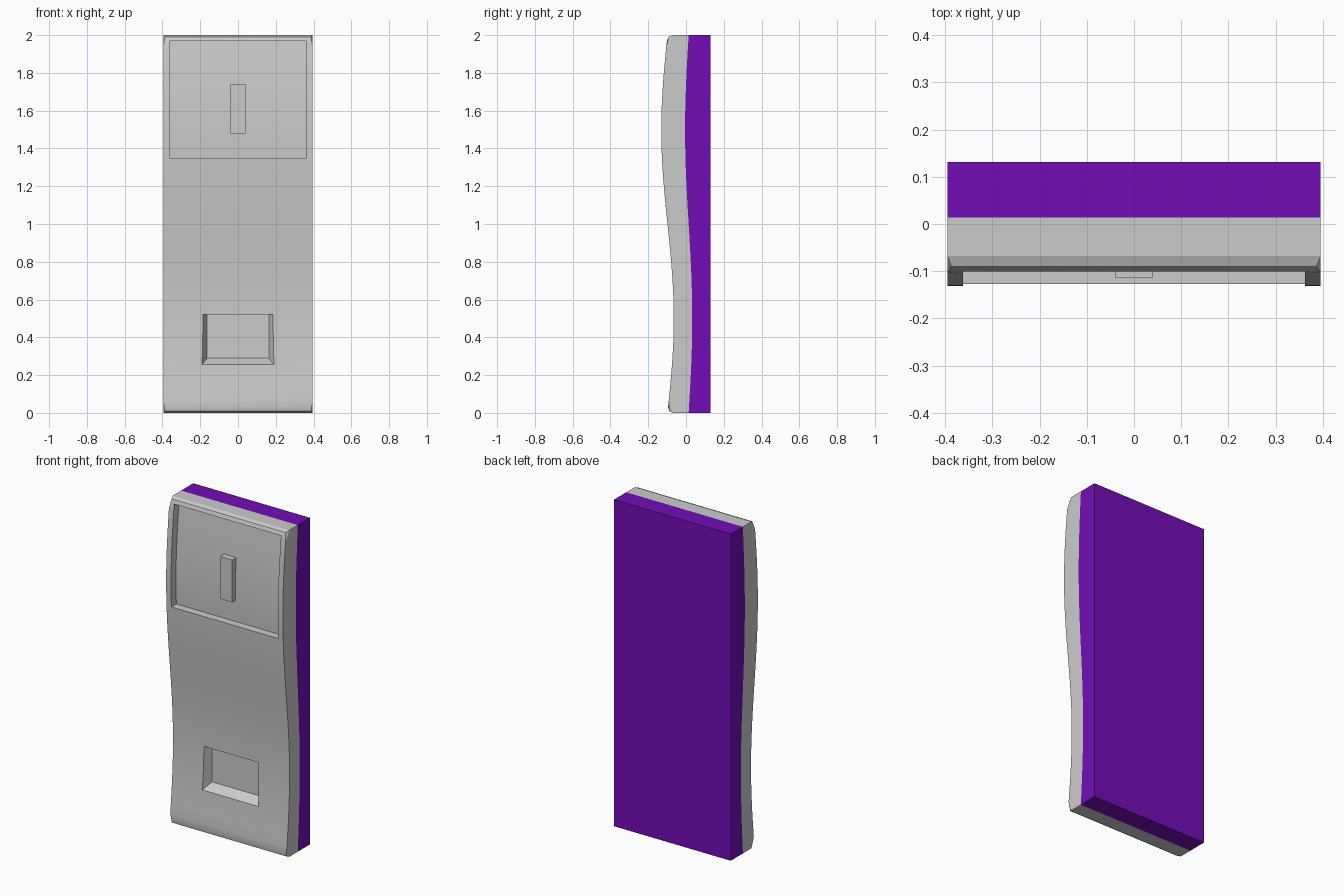
import bpy, bmesh, math

if "Cube" in bpy.data.objects:
    bpy.data.objects.remove(bpy.data.objects["Cube"])

HALF_W, HEIGHT, BACK = 0.395, 2.0, 0.131


def front_y(z):
    return -0.098 + 0.033 * math.sin(math.pi * z)


def seam_y(z):
    return 0.014 + 0.019 * math.sin(math.pi * z)


def wavy_slab(name, half_w, z0, z1, near, far, steps=32, bevel=0.0):
    """Side profile between two depth curves, extruded across x."""
    bm = bmesh.new()
    rows = []
    for i in range(steps + 1):
        z = z0 + (z1 - z0) * i / steps
        rows.append([bm.verts.new(p) for p in (
            (-half_w, near(z), z), (half_w, near(z), z),
            (half_w, far(z), z), (-half_w, far(z), z))])
    for a, b in zip(rows, rows[1:]):
        for k in range(4):
            n = (k + 1) % 4
            bm.faces.new((a[k], a[n], b[n], b[k]))
    bm.faces.new(rows[0][::-1])
    bm.faces.new(rows[-1])
    if bevel:
        # round the rim of the front face
        rim = [bm.edges.get((a[k], b[k])) for a, b in zip(rows, rows[1:]) for k in (0, 1)]
        rim += [bm.edges.get((r[0], r[1])) for r in (rows[0], rows[-1])]
        bmesh.ops.bevel(bm, geom=rim, offset=bevel, segments=2, profile=0.5,
                        affect='EDGES', clamp_overlap=False)
    return finish(bm, name)


def tapered_box(name, front, back, y0, y1):
    """Box joining two rectangles (x0, x1, z0, z1) at depths y0 and y1."""
    bm = bmesh.new()
    rings = []
    for (x0, x1, z0, z1), y in ((front, y0), (back, y1)):
        rings.append([bm.verts.new((x, y, z)) for x, z in
                      ((x0, z0), (x1, z0), (x1, z1), (x0, z1))])
    a, b = rings
    for k in range(4):
        n = (k + 1) % 4
        bm.faces.new((a[k], b[k], b[n], a[n]))
    bm.faces.new(a)
    bm.faces.new(b[::-1])
    return finish(bm, name)


def finish(bm, name):
    bmesh.ops.recalc_face_normals(bm, faces=bm.faces[:])
    mesh = bpy.data.meshes.new(name)
    bm.to_mesh(mesh)
    bm.free()
    ob = bpy.data.objects.new(name, mesh)
    bpy.context.collection.objects.link(ob)
    return ob


def activate(ob):
    bpy.ops.object.select_all(action='DESELECT')
    ob.select_set(True)
    bpy.context.view_layer.objects.active = ob


def carve(ob, cutter):
    mod = ob.modifiers.new("carve", 'BOOLEAN')
    mod.operation, mod.solver, mod.object = 'DIFFERENCE', 'EXACT', cutter
    activate(ob)
    bpy.ops.object.modifier_apply(modifier=mod.name)
    bpy.data.objects.remove(cutter)


# Grey front shell
shell = wavy_slab("front_shell", HALF_W, 0, HEIGHT, front_y, seam_y, bevel=0.03)

# Display recess whose floor follows the wave
carve(shell, wavy_slab("display_cutter", 0.362, 1.35, 1.97,
                       lambda z: -0.3, lambda z: front_y(z) + 0.048, steps=12))

# Dispensing pocket with sloped sides and sill
outer, inner = (-0.187, 0.187, 0.26, 0.52), (-0.163, 0.163, 0.29, 0.52)
flare = [2 * o - i for o, i in zip(outer, inner)]
carve(shell, tapered_box("pocket_cutter", flare, inner, -0.117, -0.017))

activate(shell)
bpy.ops.object.shade_smooth_by_angle(angle=math.radians(20))

# Raised bar inside the display recess
bar = (-0.04, 0.04, 1.48, 1.74)
tapered_box("display_bar", bar, bar, -0.113, -0.07)

# Purple back housing
housing = wavy_slab("back_housing", HALF_W, 0, HEIGHT, seam_y, lambda z: BACK)
purple = bpy.data.materials.new("purple")
purple.diffuse_color = (0.17, 0.004, 0.47, 1)
purple.use_nodes = True
purple.node_tree.nodes["Principled BSDF"].inputs["Base Color"].default_value = purple.diffuse_color
housing.data.materials.append(purple)
